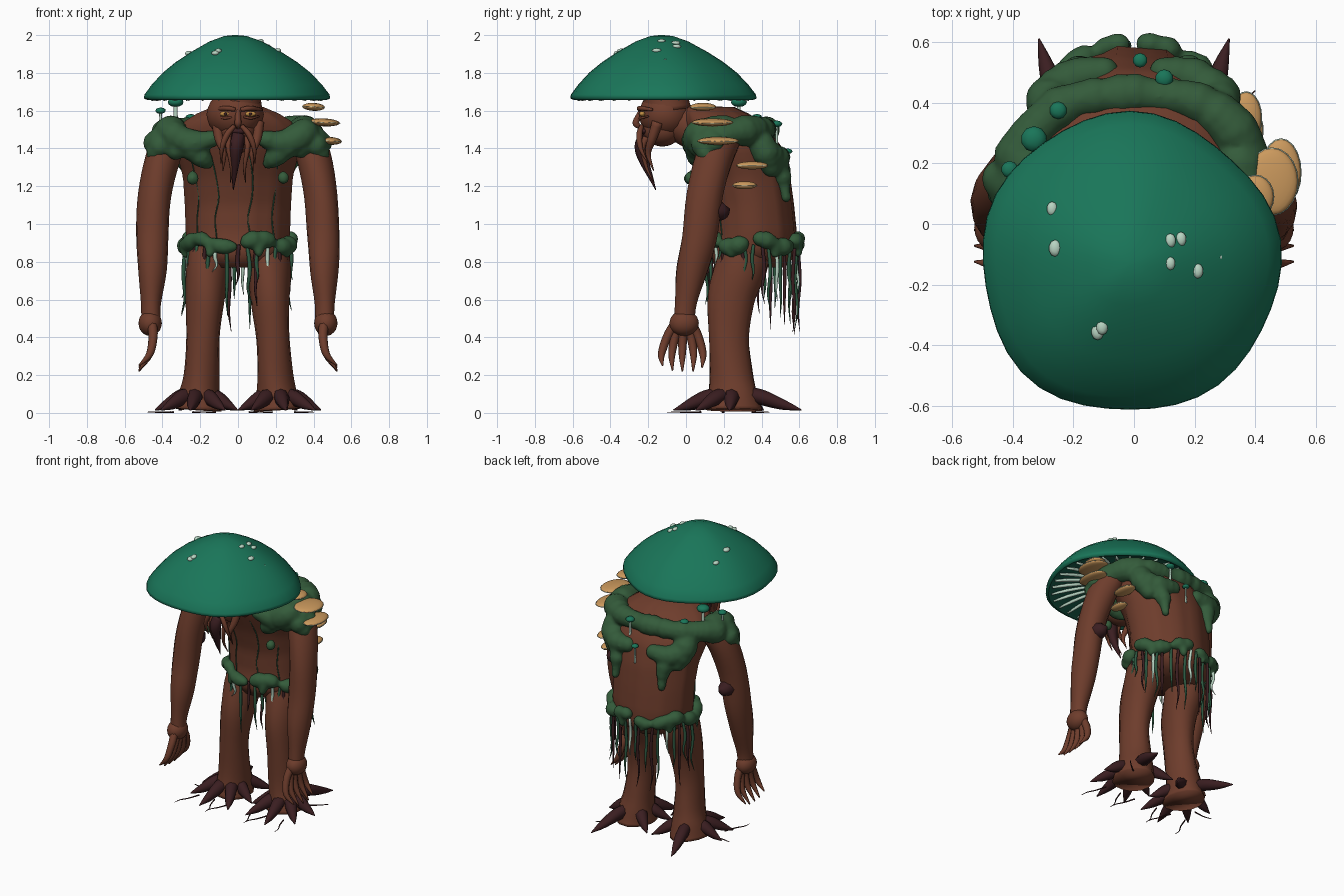
import bpy, bmesh, math, random
from mathutils import Vector, Matrix

random.seed(4)
if "Cube" in bpy.data.objects:
    bpy.data.objects.remove(bpy.data.objects["Cube"], do_unlink=True)


def material(name, rgb):
    m = bpy.data.materials.new(name)
    m.use_nodes = True
    m.diffuse_color = (*rgb, 1)
    bsdf = m.node_tree.nodes["Principled BSDF"]
    bsdf.inputs["Base Color"].default_value = (*rgb, 1)
    bsdf.inputs["Roughness"].default_value = 0.8
    return m


TEAL = material("cap teal", (0.01, 0.18, 0.1))
UNDER = material("deep teal", (0.01, 0.12, 0.075))
PALE = material("pale mint", (0.48, 0.66, 0.54))
BARK = material("bark brown", (0.155, 0.046, 0.025))
ROOT = material("dark root", (0.043, 0.013, 0.015))
MOSS = material("moss green", (0.034, 0.105, 0.043))
VINE = material("vine green", (0.025, 0.095, 0.05))
TAN = material("shelf tan", (0.6, 0.32, 0.11))
GOLD = material("eye gold", (0.55, 0.28, 0.06))


def finish(name, bm, mat, voxel=0):
    bmesh.ops.recalc_face_normals(bm, faces=bm.faces)
    for f in bm.faces:
        f.smooth = True
    me = bpy.data.meshes.new(name)
    bm.to_mesh(me)
    bm.free()
    me.materials.append(mat)
    ob = bpy.data.objects.new(name, me)
    bpy.context.scene.collection.objects.link(ob)
    if voxel:
        r = ob.modifiers.new("merge", "REMESH")
        r.mode, r.voxel_size, r.use_smooth_shade = "VOXEL", voxel, True
        s = ob.modifiers.new("soften", "SMOOTH")
        s.factor, s.iterations = 0.5, 4
    return ob


def sample(pts, steps):
    """Catmull-Rom through (x, y, z, radius) points."""
    p = [Vector(q) for q in pts]
    p = [p[0] * 2 - p[1]] + p + [p[-1] * 2 - p[-2]]
    out = []
    for a, b, c, d in zip(p, p[1:], p[2:], p[3:]):
        for i in range(steps):
            t = i / steps
            out.append((b * 2 + (c - a) * t + (a * 2 - b * 5 + c * 4 - d) * t * t
                        + (b * 3 - a - c * 3 + d) * t ** 3) / 2)
    return out + [p[-2]]


def skin(bm, rings, closed=True):
    for r0, r1 in zip(rings, rings[1:]):
        for i in range(len(r0)):
            j = (i + 1) % len(r0)
            bm.faces.new((r0[i], r0[j], r1[j], r1[i]))
    bm.faces.new(rings[0])
    if closed:
        bm.faces.new(rings[-1])


def sweep(bm, pts, sides=8, steps=4, wide=1.0, deep=1.0, lump=0.0):
    s = sample(pts, steps)
    c = [v.to_3d() for v in s]
    run = (c[-1] - c[0]).normalized()
    ref = Vector((0, 1, 0)) if abs(run.x) > 0.7 else Vector((1, 0, 0))
    rings = []
    for k, v in enumerate(s):
        t = (c[min(k + 1, len(c) - 1)] - c[max(k - 1, 0)]).normalized()
        u = (ref - t * ref.dot(t)).normalized()
        w = t.cross(u)
        r = max(v[3], 0.0015)
        ring = []
        for i in range(sides):
            a = math.tau * i / sides
            q = r * (1 + lump * math.sin(3 * a + k * 0.5))
            ring.append(bm.verts.new(c[k] + u * q * wide * math.cos(a) + w * q * deep * math.sin(a)))
        rings.append(ring)
    skin(bm, rings)


def tubes(name, paths, mat, **kw):
    bm = bmesh.new()
    for p in paths:
        sweep(bm, p, **kw)
    return finish(name, bm, mat)


def balls(name, items, mat, detail=3, tilt=0):
    bm = bmesh.new()
    for c, r in items:
        m = Matrix.Translation(c) @ Matrix.Rotation(tilt, 4, "Y") @ Matrix.Diagonal((*r, 1))
        bmesh.ops.create_icosphere(bm, subdivisions=detail, radius=1, matrix=m)
    return finish(name, bm, mat)


def both(paths):
    return paths + [[(-x, y, z, r) for x, y, z, r in p] for p in paths]


def moss(name, paths):
    bm = bmesh.new()
    for p in paths:
        for x, y, z, r in sample(p, 5):
            q = r * random.uniform(0.88, 1.1)
            bmesh.ops.create_icosphere(bm, subdivisions=2, radius=q, matrix=Matrix.Translation((x, y, z)))
    finish(name, bm, MOSS, 0.012)


# Torso: stacked ovals (z, centre y, half width, half depth)
BODY = [(0.77, .34, .17, .18), (0.84, .35, .26, .235), (0.95, .36, .275, .225), (1.1, .35, .28, .22),
        (1.25, .32, .29, .23), (1.4, .27, .33, .24), (1.5, .22, .33, .22), (1.57, .17, .25, .19), (1.62, .12, .13, .13)]


def on_body(a, z, out=0.0):
    z0 = min(max(z, BODY[0][0]), BODY[-1][0])
    for lo, hi in zip(BODY, BODY[1:]):
        if lo[0] <= z0 <= hi[0]:
            t = (z0 - lo[0]) / (hi[0] - lo[0])
            cy, rx, ry = (lo[i] + (hi[i] - lo[i]) * t for i in (1, 2, 3))
            break
    return Vector(((rx + out) * math.cos(a), cy + (ry + out) * math.sin(a), z))


bm = bmesh.new()
skin(bm, [[bm.verts.new(on_body(math.tau * i / 32, 0.77 + 0.85 * k / 24, 0.007 * math.sin(i * 2.3)))
           for i in range(32)] for k in range(25)])
finish("torso", bm, BARK)

# Limbs
tubes("arms", both([[(.35, .2, 1.48, .09), (.4, .15, 1.35, .092), (.44, .1, 1.15, .088), (.453, .07, .93, .085),
                     (.455, .03, .75, .075), (.46, 0, .58, .053), (.46, -.01, .48, .05)]]),
      BARK, sides=14, deep=1.1, lump=.03)
tubes("legs", both([[(.15, .32, .88, .11), (.165, .285, .75, .113), (.172, .24, .6, .103), (.185, .225, .4, .088),
                     (.195, .24, .2, .095), (.205, .25, .09, .11), (.21, .25, .015, .125)]]),
      BARK, sides=14, deep=1.22, lump=.03)
balls("palms", [((s * .465, -.01, .475), (.062, .078, .068)) for s in (1, -1)], BARK)
tubes("fingers", both([[(.455, y * .4 - .01, .47, .027), (.45, y * .75 - .01, .4, .024),
                        (.468, y - .01, .31, .019), (.525, y * .95 - .01, z, .004)]
                       for y, z in ((-.12, .25), (-.065, .225), (-.01, .22), (.05, .22), (.1, .24))]), BARK)
tubes("elbow_knots", both([[(.44, .14, 1.07, .06), (.43, .2, 1.07, .045), (.42, .23, 1.08, .006)]]), ROOT)

# Feet: fans of pointed roots
toes = []
for deg, length in ((-155, .23), (-118, .3), (-82, .32), (-45, .28), (-5, .23), (74, .375), (140, .25)):
    d = Vector((math.cos(math.radians(deg)), math.sin(math.radians(deg))))
    toes.append([(.21 + d.x * length * f, .25 + d.y * length * f, z, r)
                 for f, z, r in ((.2, .1, .038), (.45, .08, .04), (.75, .042, .026), (1, .015, .003))])
tubes("toes", both(toes), ROOT, lump=.06)
rootlets = []
for i, x in enumerate((-.36, -.24, -.12, .06, .18, .3)):
    d = (-.03, .025)[i % 2]
    rootlets.append([(x, .08, .004, .005), (x + d, 0, .004, .004), (x + d * 2, -.05, .004, .003),
                     (x + d * 2.2, -.1, .004, .0015)])
rootlets.append([(-.34, .2, .004, .005), (-.42, .19, .004, .004), (-.48, .2, .004, .002)])
rootlets.append([(.3, .35, .004, .005), (.36, .4, .004, .004), (.4, .44, .004, .002)])
tubes("ground_rootlets", rootlets, ROOT, sides=5, steps=3)

# Head and face
balls("head", [((-.015, -.11, 1.58), (.152, .14, .13)), ((-.005, -.125, 1.5), (.105, .105, .09))], BARK)
tubes("neck", [[(0, .16, 1.48, .15), (0, .04, 1.51, .12), (0, -.06, 1.55, .1)]], BARK, sides=14)
tubes("cap_stem", [[(0, -.1, 1.6, .13), (0, -.11, 1.68, .12), (0, -.12, 1.75, .13)]], BARK, sides=18)
balls("eyes", [((s * .066, -.232, 1.583), (.03, .016, .014)) for s in (1, -1)], GOLD)
balls("pupils", [((s * .066, -.246, 1.583), (.008, .005, .009)) for s in (1, -1)], ROOT, 2)
tubes("brows_and_lids", both([[(.015, -.245, 1.605, .011), (.065, -.243, 1.613, .013), (.125, -.18, 1.605, .008)],
                              [(.03, -.24, 1.567, .006), (.07, -.242, 1.56, .007), (.11, -.2, 1.57, .005)]]), BARK)
tubes("nose", [[(0, -.23, 1.61, .012), (0, -.257, 1.56, .016), (0, -.264, 1.53, .018), (0, -.235, 1.51, .01)]], BARK)
balls("mouth", [((0, -.222, 1.492), (.05, .022, .018))], ROOT)
tubes("moustache_roots", both([[(.02, -.235, 1.52, .012), (.06, -.247, 1.47, .016), (.085, -.24, 1.4, .012),
                                (.09, -.2, 1.32, .002)],
                               [(.11, -.15, 1.54, .03), (.1, -.18, 1.45, .024), (.075, -.2, 1.37, .014),
                                (.08, -.17, 1.28, .002)],
                               [(.05, -.21, 1.46, .018), (.05, -.23, 1.4, .014), (.035, -.21, 1.3, .009),
                                (.04, -.17, 1.22, .002)]]), BARK)
tubes("beard", [[(0, -.215, 1.47, .036), (-.01, -.235, 1.41, .036), (-.015, -.215, 1.32, .024),
                 (-.025, -.16, 1.18, .002)]], ROOT, lump=.1)

# Mushroom cap, domed above and shallowly hollow below
CAP = [(0.01, 2.0), (.06, 1.995), (.14, 1.966), (.24, 1.91), (.32, 1.858), (.39, 1.802), (.45, 1.738),
       (.49, 1.685), (.493, 1.664), (.475, 1.657)]
BELOW = [(.02, 1.725), (.1, 1.72), (.22, 1.71), (.36, 1.69), (.455, 1.667), (.475, 1.657)]


def wobble(a, r):
    q = r * (1 + .018 * math.sin(5 * a + .4) + .012 * math.sin(3 * a + 2))
    return -.014 + q * math.cos(a), -.13 + q * math.sin(a)


def lathe(name, profile, mat):
    b = bmesh.new()
    skin(b, [[b.verts.new((*wobble(math.tau * i / 40, r), z)) for i in range(40)] for r, z in profile], False)
    return finish(name, b, mat)


lathe("cap", CAP, TEAL)
lathe("cap_underside", BELOW, UNDER)
gills = []
for i in range(32):
    a = math.tau * i / 32
    gills.append([(*wobble(a, r), z - .008, q) for (r, z), q in zip(BELOW[1:5], (.006, .011, .014, .008))])
tubes("gills", gills, PALE, sides=4, steps=2)

# Warts on the cap
warts = []
for x, y, r in ((-.27, .05, .024), (-.26, -.08, .028), (.12, -.055, .024), (.155, -.05, .024), (.12, -.13, .022),
                (.21, -.155, .025), (-.12, -.355, .028), (-.105, -.34, .026), (.285, -.11, .008)):
    d = math.hypot(x + .014, y + .13)
    for (r0, z0), (r1, z1) in zip(CAP, CAP[1:]):
        if r0 <= d < r1:
            warts.append(((x, y, z0 + (z1 - z0) * (d - r0) / (r1 - r0)), (r * .75, r, r * .5)))
balls("cap_warts", warts, PALE, 2)

# Moss mantle over the shoulders and back
moss("shoulder_moss", both([
    [(.4, .13, 1.45, .08), (.35, .28, 1.49, .08), (.21, .4, 1.5, .072), (0, .43, 1.5, .065)],
    [(.35, .2, 1.49, .085), (.35, .08, 1.48, .08), (.25, .05, 1.43, .07), (.14, .02, 1.45, .05)],
    [(.26, .06, 1.42, .07), (.2, .06, 1.36, .055), (.16, .075, 1.32, .03)],
    [(.35, .07, 1.45, .06), (.33, .07, 1.39, .05)],
    [(.44, .15, 1.43, .06), (.41, .09, 1.42, .06), (.44, .11, 1.37, .05)],
    [(.24, .03, 1.265, .02), (.24, .02, 1.24, .034)],
    [(.27, .38, 1.45, .07), (.28, .42, 1.38, .075), (.25, .45, 1.3, .05)],
    [(.28, .42, 1.38, .07), (.2, .48, 1.35, .065), (.1, .5, 1.36, .05)],
    [(.2, .48, 1.34, .06), (.18, .51, 1.25, .048), (.18, .53, 1.14, .026)]]))

# Moss belt in broken clumps, each an arc around the waist
clumps = []
for a0, a1, r in ((.15, .85, .046), (1.1, 1.45, .04), (1.72, 1.95, .036), (2.2, 2.75, .046), (3.0, 3.75, .048),
                  (3.7, 4.6, .04), (4.88, 5.35, .046), (5.65, 6.05, .046)):
    clump = []
    for k in range(5):
        a = a0 + (a1 - a0) * k / 4
        clump.append((*on_body(a, .9 + .022 * math.sin(5 * a + 1), .012), r * (.85 + .25 * math.sin(k * 2.4))))
    a = (a0 + a1) / 2
    clumps += [clump, [(*on_body(a, .89, .015), r * .8), (*on_body(a, .845, .02), r * .55)]]
moss("belt_moss", clumps)

# Hanging strands under the belt and creepers on the trunk
strands = {VINE: [], ROOT: [], PALE: []}
for i in range(39):
    a = math.tau * i / 39 + random.uniform(-.06, .06)
    p = on_body(a, .89, .012)
    drop = random.uniform(.18, .38) + (.1 if math.sin(a) > .3 else 0)
    dx, dy = random.uniform(-.015, .015), random.uniform(-.015, .015)
    mat = (VINE, ROOT, VINE, PALE, VINE, ROOT)[i % 6]
    if mat is PALE:
        drop *= .65
    strands[mat].append([(p.x, p.y, p.z, .009), (p.x + dx, p.y + dy, p.z - drop * .4, .011),
                         (p.x + dx * .3, p.y, p.z - drop * .75, .007), (p.x + dx * 2, p.y + dy, p.z - drop, .001)])
for mat, paths in strands.items():
    tubes("hanging_strands_" + mat.name.split()[0], paths, mat, sides=6)
creepers = [[(*on_body(a + .05 * math.sin(k * 2 + a), 1.36 - k * .11, .003), .004) for k in range(5)]
            for a in (3.85, 4.3, 4.95, 5.45)]
tubes("trunk_creepers", creepers, VINE, sides=5)

# Little mushrooms growing on the moss
SPROUTS = ((-.41, .18, 1.6, .028), (-.33, .28, 1.645, .043), (-.25, .375, 1.565, .029), (.02, .54, 1.385, .024),
           (.1, .48, 1.53, .03))
tubes("sprout_stems", [[(x, y, z - .12, r * .3), (x, y, z - .06, r * .25), (x, y, z, r * .25)]
                       for x, y, z, r in SPROUTS], PALE, sides=6)
balls("sprout_caps", [((x, y, z), (r, r, r * .6)) for x, y, z, r in SPROUTS], TEAL, 2)

# Shelf fungi on the left shoulder
SHELVES = ((.4, .09, 1.62, .06, .07), (.455, .14, 1.538, .085, .11), (.485, .17, 1.44, .065, .11),
           (.37, .35, 1.31, .05, .085), (.385, .31, 1.205, .04, .065))
balls("shelf_fungi", [((x, y, z), (rx, ry, .021)) for x, y, z, rx, ry in SHELVES], TAN, tilt=.05)
balls("shelf_rims", [((x, y, z), (rx + .003, ry + .003, .004)) for x, y, z, rx, ry in SHELVES], PALE, tilt=.05)
